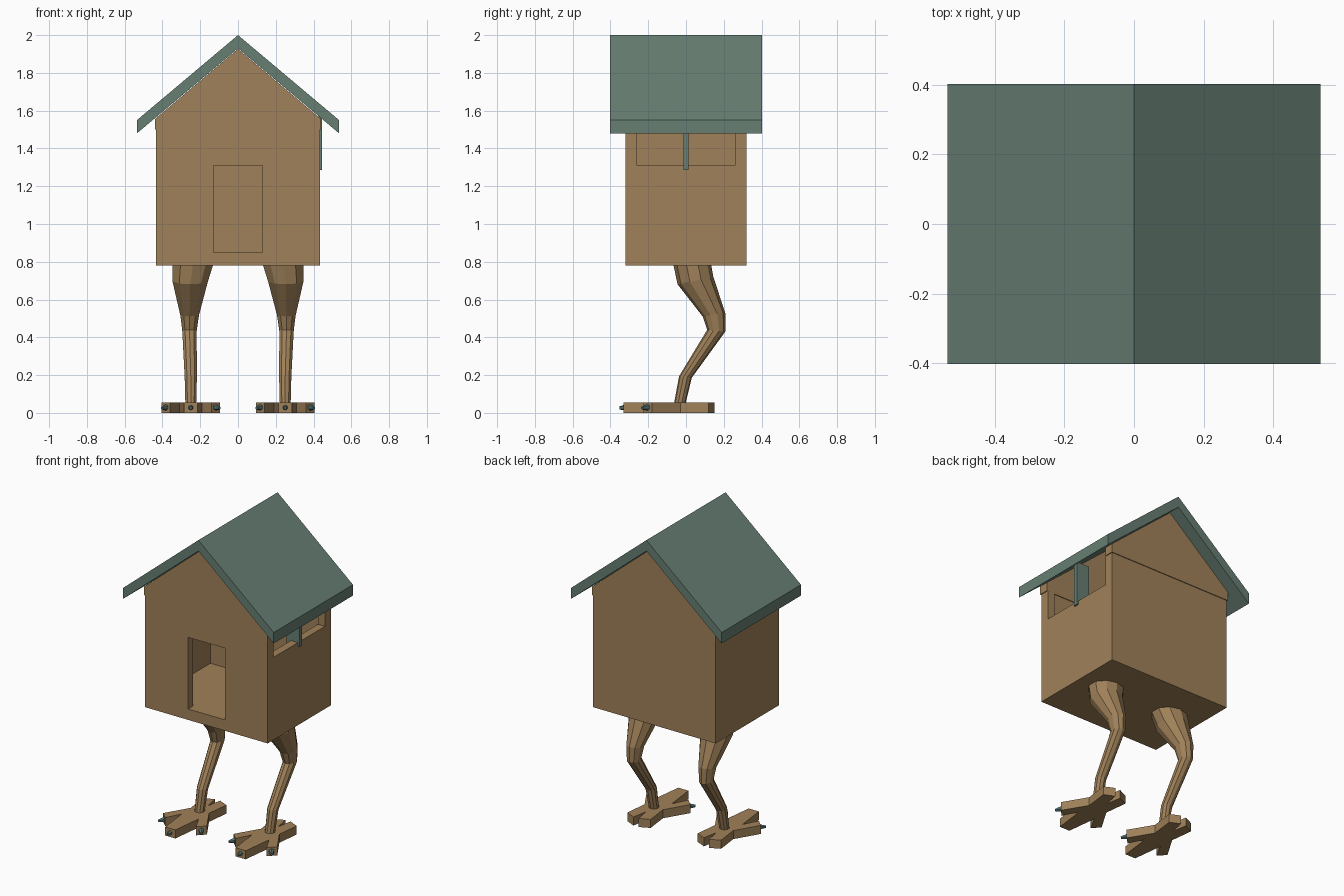
import bpy, bmesh, math
from mathutils import Vector

cube = bpy.data.objects.get("Cube")
if cube:
    bpy.data.objects.remove(cube, do_unlink=True)


def material(name, rgb):
    m = bpy.data.materials.new(name)
    m.use_nodes = True
    m.diffuse_color = (*rgb, 1)
    m.node_tree.nodes["Principled BSDF"].inputs["Base Color"].default_value = (*rgb, 1)
    return m


WOOD = material("warm brown wood", (0.35, 0.22, 0.1))
GREEN = material("muted green", (0.135, 0.21, 0.17))
TEAL = material("dark teal", (0.09, 0.17, 0.17))


def make(name, bm, mat):
    bmesh.ops.recalc_face_normals(bm, faces=bm.faces)
    mesh = bpy.data.meshes.new(name)
    bm.to_mesh(mesh)
    bm.free()
    mesh.materials.append(mat)
    ob = bpy.data.objects.new(name, mesh)
    bpy.context.collection.objects.link(ob)
    return ob


def prism(name, points, offset, mat):
    """Extrude a flat outline along an offset vector."""
    bm = bmesh.new()
    face = bm.faces.new([bm.verts.new(p) for p in points])
    ext = bmesh.ops.extrude_face_region(bm, geom=[face])["geom"]
    bmesh.ops.translate(bm, vec=offset,
                        verts=[g for g in ext if isinstance(g, bmesh.types.BMVert)])
    return make(name, bm, mat)


def box(name, x, y, z, mat):
    pts = [(x[0], y[0], z[0]), (x[1], y[0], z[0]), (x[1], y[1], z[0]), (x[0], y[1], z[0])]
    return prism(name, pts, (0, 0, z[1] - z[0]), mat)


def carve(ob, cutters):
    for c in cutters:
        c.hide_render = True
        mod = ob.modifiers.new("cut", 'BOOLEAN')
        mod.operation, mod.solver, mod.object = 'DIFFERENCE', 'EXACT', c
    dg = bpy.context.evaluated_depsgraph_get()
    result = bpy.data.meshes.new_from_object(ob.evaluated_get(dg))
    ob.modifiers.clear()
    ob.data = result
    for c in cutters:
        bpy.data.objects.remove(c, do_unlink=True)


# Hollow hut body with a doorway and a side window
body = box("hut_body", (-0.435, 0.435), (-0.32, 0.32), (0.78, 1.5), WOOD)
carve(body, [
    box("room_cutter", (-0.385, 0.385), (-0.27, 0.27), (0.85, 1.7), WOOD),
    box("door_cutter", (-0.13, 0.13), (-0.4, 0), (0.85, 1.31), WOOD),
    box("window_cutter", (0.2, 0.5), (-0.26, 0.26), (1.31, 1.6), WOOD),
])

# Gable ends
for name, y in (("front_gable", -0.325), ("back_gable", 0.265)):
    outline = [(-0.44, 1.5), (0.44, 1.5), (0.44, 1.555), (0, 1.927), (-0.44, 1.555)]
    prism(name, [(x, y, z) for x, z in outline], (0, 0.06, 0), WOOD)

# Pitched roof
outline = [(0, 2), (0.535, 1.55), (0.535, 1.48), (0, 1.93), (-0.535, 1.48), (-0.535, 1.55)]
prism("roof", [(x, -0.402, z) for x, z in outline], (0, 0.804, 0), GREEN)

# Window post
box("window_post", (0.355, 0.445), (-0.014, 0.014), (1.285, 1.57), GREEN)

# Leg rings: centre x, centre y, z, radius x, radius y, tilt
RINGS = [
    (0.25, -0.035, 0.04, 0.03, 0.03, 0.0),
    (0.25, -0.003, 0.19, 0.034, 0.034, -0.1),
    (0.257, 0.16, 0.435, 0.04, 0.048, -0.1),
    (0.256, 0.148, 0.52, 0.052, 0.06, 0.15),
    (0.253, 0.05, 0.7, 0.098, 0.095, 0.2),
    (0.236, 0.03, 0.8, 0.115, 0.1, 0.0),
]
SIDES = 10


def leg(name, s):
    bm = bmesh.new()
    loops = []
    for cx, cy, z, rx, ry, tilt in RINGS:
        loop = []
        for i in range(SIDES):
            a = math.tau * (i + 0.5) / SIDES
            dy = ry * math.sin(a)
            loop.append(bm.verts.new((s * (cx + rx * math.cos(a)), cy + dy, z + dy * tilt)))
        loops.append(loop)
    for low, high in zip(loops, loops[1:]):
        for i in range(SIDES):
            j = (i + 1) % SIDES
            bm.faces.new((low[i], low[j], high[j], high[i]))
    bm.faces.new(loops[0])
    bm.faces.new(loops[-1])
    make(name, bm, WOOD)


# Half outline of a foot, from the front toe round to the heel notch
HALF = [(0.036, -0.33), (0.06, -0.13), (0.11, -0.225), (0.155, -0.18),
        (0.065, -0.03), (0.083, 0.12), (0.018, 0.15)]


def claw(name, base, direction):
    d = Vector(direction).normalized()
    bm = bmesh.new()
    bmesh.ops.create_cone(bm, cap_ends=True, segments=6, radius1=0.02, radius2=0.008, depth=0.05)
    bmesh.ops.rotate(bm, verts=bm.verts, matrix=d.to_track_quat('Z', 'Y').to_matrix())
    bmesh.ops.translate(bm, verts=bm.verts, vec=Vector(base))
    make(name, bm, TEAL)


for side, s in (("left", 1), ("right", -1)):
    leg(side + "_leg", s)
    cx = s * 0.25
    outline = HALF + [(0, 0.05)] + [(-x, y) for x, y in reversed(HALF)]
    prism(side + "_foot", [(cx + x, y, 0) for x, y in outline], (0, 0, 0.055), WOOD)
    claw(side + "_middle_claw", (cx, -0.328, 0.028), (0, -1, -0.1))
    for part, t in (("outer", s), ("inner", -s)):
        claw(f"{side}_{part}_claw", (cx + t * 0.138, -0.213, 0.028), (t * 0.6, -0.8, -0.1))
